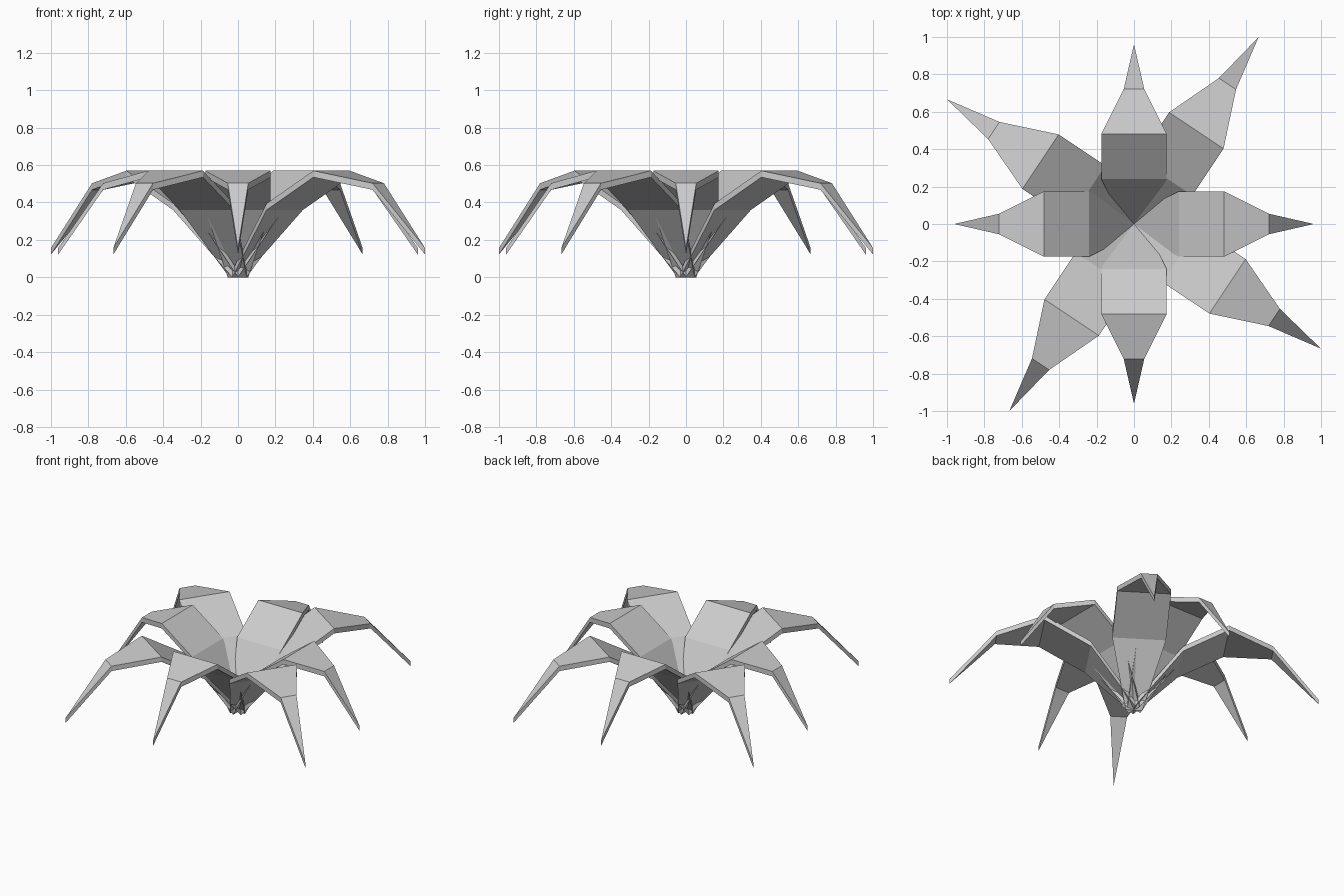
import bpy, bmesh, math

if "Cube" in bpy.data.objects:
    bpy.data.objects.remove(bpy.data.objects["Cube"])

grey = bpy.data.materials.new("petal grey")
grey.diffuse_color = (0.6, 0.6, 0.6, 1)
grey.use_nodes = True
grey.node_tree.nodes["Principled BSDF"].inputs["Base Color"].default_value = grey.diffuse_color

STEP = 0.2403      # radial distance between the petal's cross-lines
THICK = 0.035      # vertical thickness
# (half width, underside height) at each cross-line, from the base outwards
PROFILE = [(0.055, 0.0), (0.175, 0.36), (0.175, 0.535), (0.055, 0.468)]
TIP_Z = 0.122


def petal(name, angle, stretch):
    """Flat-faced arched strip ending in a point, extruded straight up."""
    bm = bmesh.new()
    layers = []
    for lift in (0.0, THICK):
        rows = []
        for i, (w, z) in enumerate(PROFILE):
            r = i * STEP * stretch
            rows.append([bm.verts.new((r, s * w, z + lift)) for s in (-1, 1)])
        tip = bm.verts.new((len(PROFILE) * STEP * stretch, 0, TIP_Z + lift))
        for a, b in zip(rows, rows[1:]):
            bm.faces.new((a[0], b[0], b[1], a[1]))
        bm.faces.new((rows[-1][0], tip, rows[-1][1]))
        # outline loop used for the rim
        layers.append([p[0] for p in rows] + [tip] + [p[1] for p in reversed(rows)])
    low, high = layers
    n = len(low)
    for i in range(n):
        j = (i + 1) % n
        bm.faces.new((low[i], low[j], high[j], high[i]))
    bmesh.ops.recalc_face_normals(bm, faces=bm.faces[:])
    me = bpy.data.meshes.new(name)
    bm.to_mesh(me)
    bm.free()
    me.materials.append(grey)
    ob = bpy.data.objects.new(name, me)
    ob.rotation_euler.z = angle
    bpy.context.collection.objects.link(ob)


# four short petals on the axes, four longer ones turned between them
turn = math.atan2(3, 2)
for k in range(4):
    petal(f"short_petal_{k + 1}", k * math.pi / 2, 1.0)
    petal(f"long_petal_{k + 1}", k * math.pi / 2 + turn, 1.25)
